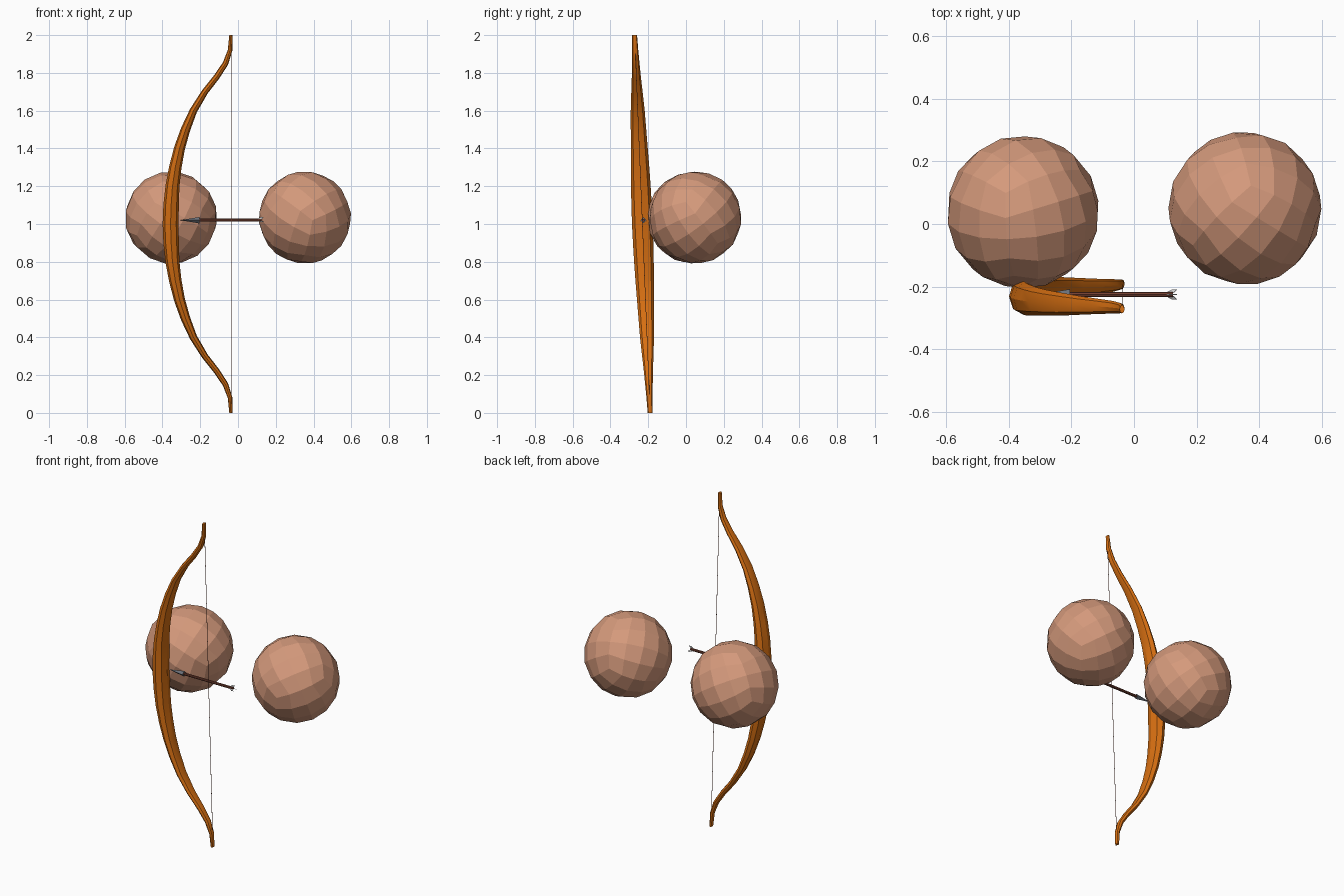
import bpy, bmesh, math
from mathutils import Vector, Matrix, Euler

if "Cube" in bpy.data.objects:
    bpy.data.objects.remove(bpy.data.objects["Cube"])


def material(name, rgb):
    m = bpy.data.materials.new(name)
    m.diffuse_color = (*rgb, 1)
    m.use_nodes = True
    m.node_tree.nodes["Principled BSDF"].inputs["Base Color"].default_value = m.diffuse_color
    return m


ORANGE = material("orange wood", (0.68, 0.16, 0.006))
SKIN = material("skin", (0.66, 0.32, 0.20))
BROWN = material("dark brown", (0.17, 0.05, 0.03))
STEEL = material("steel grey", (0.15, 0.17, 0.20))
FEATHER = material("pale feather", (0.6, 0.6, 0.6))


def finish(bm, name, mat, smooth=None):
    bmesh.ops.recalc_face_normals(bm, faces=bm.faces)
    me = bpy.data.meshes.new(name)
    bm.to_mesh(me)
    bm.free()
    ob = bpy.data.objects.new(name, me)
    bpy.context.collection.objects.link(ob)
    me.materials.append(mat)
    if smooth:
        bpy.ops.object.select_all(action='DESELECT')
        ob.select_set(True)
        bpy.context.view_layer.objects.active = ob
        bpy.ops.object.shade_smooth_by_angle(angle=math.radians(smooth))
    return ob


def rod(name, a, b, r1, r2, sides, mat):
    a, b = Vector(a), Vector(b)
    d = b - a
    bm = bmesh.new()
    bmesh.ops.create_cone(bm, cap_ends=True, segments=sides, radius1=r1,
                          radius2=r2, depth=d.length,
                          matrix=Matrix.Translation((a + b) / 2)
                          @ d.to_track_quat('Z', 'Y').to_matrix().to_4x4())
    return finish(bm, name, mat)


def ball(name, centre, radius, rot):
    bm = bmesh.new()
    bmesh.ops.create_cube(bm, size=2)
    bmesh.ops.subdivide_edges(bm, edges=bm.edges[:], cuts=3, use_grid_fill=True)
    spin = Euler(rot).to_matrix()
    for v in bm.verts:
        p = Vector([math.tan(c * math.pi / 4) for c in v.co]).normalized()
        v.co = spin @ p * radius + Vector(centre)
    return finish(bm, name, SKIN)


# Bow limbs: height above grip, x, half thickness, half width (mirrored below)
half = [(0, -.357, .042, .055), (.1, -.354, .041, .054), (.2, -.347, .037, .052),
        (.3, -.332, .033, .049), (.4, -.310, .029, .045), (.5, -.278, .025, .041),
        (.6, -.236, .020, .037), (.7, -.175, .017, .030), (.78, -.112, .016, .024),
        (.85, -.066, .015, .020), (.92, -.042, .012, .016), (1, -.038, .008, .013)]
rows = [(-h, x, t, w) for h, x, t, w in half[:0:-1]] + half


def lean(h):
    return -.231 - .041 * h


bm = bmesh.new()
SIDES = 8
rings = []
for i, (h, x, t, w) in enumerate(rows):
    a, b = rows[max(i - 1, 0)], rows[min(i + 1, len(rows) - 1)]
    tan = Vector((b[1] - a[1], 0, b[0] - a[0])).normalized()
    if i in (0, len(rows) - 1):
        tan = Vector((0, 0, 1))
    across = Vector((tan.z, 0, -tan.x))
    c = Vector((x, lean(h), 1 + h))
    rings.append([bm.verts.new(c + across * t * math.cos(k * math.tau / SIDES)
                               + Vector((0, w * math.sin(k * math.tau / SIDES), 0)))
                  for k in range(SIDES)])
for r, s in zip(rings, rings[1:]):
    for k in range(SIDES):
        n = (k + 1) % SIDES
        bm.faces.new((r[k], r[n], s[n], s[k]))
bm.faces.new(rings[0])
bm.faces.new(rings[-1])
finish(bm, "bow", ORANGE, 30)

# Bowstring
rod("bowstring", (-.036, lean(-.93), .07), (-.036, lean(.93), 1.93), .0015, .0015, 5, BROWN)

# Arrow
Y, Z = -.225, 1.02
rod("arrow_shaft", (-.22, Y, Z), (.125, Y, Z), .008, .008, 8, BROWN)
rod("arrow_head", (-.205, Y, Z), (-.305, Y, Z), .017, 0, 4, STEEL)
for k in range(3):
    ang = math.pi / 2 + k * math.tau / 3
    out = Vector((0, math.cos(ang), math.sin(ang)))
    side = Vector((0, -out.z, out.y)) * .001
    bm = bmesh.new()
    ends = []
    for s in (-1, 1):
        ends.append([bm.verts.new(Vector((px, Y, Z)) + out * r + side * s)
                     for px, r in ((.10, .005), (.122, .018), (.137, .018), (.125, .005))])
    bm.faces.new(ends[0])
    bm.faces.new(ends[1])
    for j in range(4):
        n = (j + 1) % 4
        bm.faces.new((ends[0][j], ends[0][n], ends[1][n], ends[1][j]))
    finish(bm, "fletching_%d" % (k + 1), FEATHER)

# Round faceted hands
ball("left_hand", (-.354, .038, 1.034), .245, (.4, .5, .3))
ball("right_hand", (.354, .05, 1.034), .245, (.6, -.35, .8))
